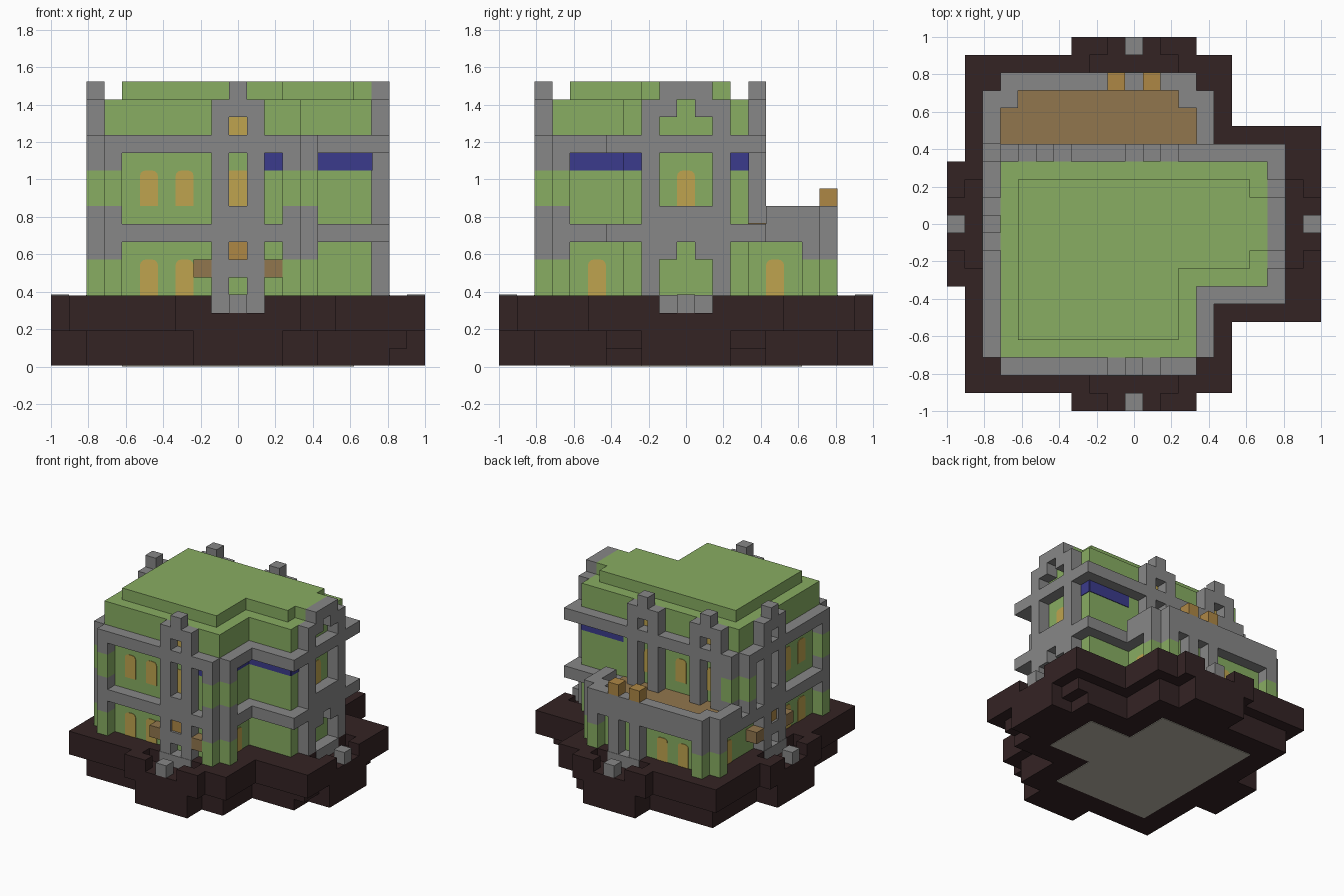
import bpy, bmesh, math

cube = bpy.data.objects.get("Cube")
if cube:
    bpy.data.objects.remove(cube)

U = 2 / 21  # one building block


def material(name, hexa):
    srgb = [int(hexa[i:i + 2], 16) / 255 for i in range(0, 6, 2)]
    col = [c / 12.92 if c < 0.04045 else ((c + 0.055) / 1.055) ** 2.4 for c in srgb] + [1]
    m = bpy.data.materials.new(name)
    m.diffuse_color = col
    m.use_nodes = True
    m.node_tree.nodes["Principled BSDF"].inputs["Base Color"].default_value = col
    return m


EARTH = material("dark earth", "342324")
STONE = material("grey stone", "878787")
GREEN = material("leaf green", "88AD62")
GLOW = material("window yellow", "BFA44E")
BLUE = material("deep blue", "3B3B8C")
WOOD = material("floor wood", "91764D")
CRATE = material("crate orange", "AE8745")
SLAB = material("pale slab", "BBB7A8")


def finish(name, mat, bm):
    bmesh.ops.recalc_face_normals(bm, faces=bm.faces)
    me = bpy.data.meshes.new(name)
    bm.to_mesh(me)
    bm.free()
    me.materials.append(mat)
    bpy.context.collection.objects.link(bpy.data.objects.new(name, me))


def box(name, mat, x, y, z):
    """Box from (low, high) ranges in blocks."""
    bm = bmesh.new()
    bmesh.ops.create_cube(bm, size=1)
    for v in bm.verts:
        v.co = [(r[0] + (c + 0.5) * (r[1] - r[0])) * U for c, r in zip(v.co, (x, y, z))]
    finish(name, mat, bm)


# Sides: u runs along the wall, d is the distance outward from the centre
PLACE = {
    "front": lambda u, d: (u, -d),
    "back": lambda u, d: (u, d),
    "left": lambda u, d: (-d, u),
    "right": lambda u, d: (d, u),
}


def side_box(side, name, mat, u, d, z):
    a, b = PLACE[side](u[0], d[0]), PLACE[side](u[1], d[1])
    box(side + "_" + name, mat, sorted((a[0], b[0])), sorted((a[1], b[1])), z)


def window(side, u, d, z, h=2, r=0.3):
    """Thin pane with rounded top corners."""
    pts = [(-0.5, 0), (0.5, 0)]
    for cx, start in ((0.5 - r, 0), (r - 0.5, 90)):
        for k in range(4):
            t = math.radians(start + 30 * k)
            pts.append((cx + r * math.cos(t), h - r + r * math.sin(t)))
    bm = bmesh.new()
    rings = []
    for depth in (d - 0.02, d + 0.05):
        rings.append([bm.verts.new([c * U for c in (*PLACE[side](u + a, depth), z + b)]) for a, b in pts])
        bm.faces.new(rings[-1])
    for i in range(len(pts)):
        j = (i + 1) % len(pts)
        bm.faces.new((rings[0][i], rings[0][j], rings[1][j], rings[1][i]))
    finish(side + "_window", GLOW, bm)


def plan(name, mat, main_x, main_y, wing_x, wing_y, z):
    """Main block with the side wing."""
    box(name + "_main", mat, main_x, main_y, z)
    box(name + "_wing", mat, (main_x[1], wing_x), (-wing_y, wing_y), z)


# Base: underside slab, stepped foundation and rim
plan("bottom_slab", SLAB, (-6.5, 2.5), (-6.5, 6.5), 6.5, 2.5, (0, 0.5))
plan("foundation", EARTH, (-8.5, 4.5), (-8.5, 8.5), 8.5, 4.5, (0.05, 2))
box("foundation_wing_step", EARTH, (4.5, 9.5), (-4.5, 4.5), (1, 2))
plan("ledge", EARTH, (-9.5, 5.5), (-9.5, 9.5), 10.5, 5.5, (2, 3))
plan("ground", EARTH, (-8.5, 4.5), (-8.5, 8.5), 8.5, 4.5, (3, 4))
for side in PLACE:
    side_box(side, "foundation_arm", EARTH, (-2.5, 2.5), (8.4, 10.5), (0.05, 2))
    if side != "right":
        side_box(side, "arm", EARTH, (-3.5, 3.5), (9.5, 10.5), (2, 3))
        end = 9.5 if side == "left" else 5.5
        side_box(side, "rim_a", EARTH, (-9.5, -2.5), (8.5, 9.5), (3, 4))
        side_box(side, "rim_b", EARTH, (2.5, end), (8.5, 9.5), (3, 4))
    for s in (-1, 1):
        wide = 4.5 if side == "right" else 3.5
        side_box(side, "gate_rim", EARTH, (s * 1.5, s * wide), (9.5, 10.5), (3, 4))
    side_box(side, "gate_post", STONE, (-0.5, 0.5), (9.5, 10.5), (3, 4.05))
    side_box(side, "step", STONE, (-1.5, 1.5), (7.5, 8.53), (3, 4.02))
for s in (-1, 1):
    box("main_rim", EARTH, (4.5, 5.5), sorted((s * 4.5, s * 9.5)), (3, 4))
    box("wing_rim", EARTH, (5.5, 10.5), sorted((s * 4.5, s * 5.5)), (3, 4))
    box("wing_inner_rim", EARTH, (8.5, 9.5), sorted((s * 2.5, s * 4.5)), (3, 4))

# Walls and stepped roof
plan("ground_floor", GREEN, (-7.5, 3.5), (-7.5, 7.5), 7.5, 3.5, (3.5, 8))
plan("upper_floor", GREEN, (-7.5, 3.5), (-7.5, 3.5), 7.5, 3.5, (8, 15))
plan("roof_cap", GREEN, (-6.5, 2.5), (-6.5, 2.5), 6.5, 2.5, (15, 16))
box("roof_gable", GREEN, (6.5, 7.5), (-1.5, 1.5), (15, 16))

# Stone bands round both floors
for z, back in ((7, 7.5), (12, 3.5)):
    h = (z, z + 1)
    box("front_band", STONE, (-7.5, 3.5), (-8.5, -7.5), h)
    box("back_band", STONE, (-7.5, 3.5), (back, back + 1), h)
    box("left_band", STONE, (-8.5, -7.5), (-7.5, back), h)
    box("main_right_band", STONE, (3.5, 4.5), (-7.5, -3.5), h)
    box("wing_front_band", STONE, (4.5, 8.5), (-4.5, -3.5), h)
    box("wing_back_band", STONE, (3.5, 8.5), (3.5, 4.5), h)
    box("wing_right_band", STONE, (7.5, 8.5), (-3.5, 3.5), h)
box("terrace_right_band", STONE, (3.5, 4.5), (4.5, 7.5), (7, 8))

# Terrace floor, parapet and crates
box("terrace_floor", WOOD, (-7.5, 3.5), (3.5, 7.5), (7.9, 8.05))
box("parapet_back", STONE, (-7.5, 3.5), (7.5, 8.5), (8, 9))
box("parapet_left", STONE, (-8.5, -7.5), (4.5, 7.5), (8, 9))
box("parapet_right", STONE, (3.5, 4.5), (4.5, 7.5), (8, 9))
for x in (-7, 3):
    box("parapet_corner", STONE, (x - 0.5, x + 0.5), (6.5, 7.5), (8, 9))
for x in (-1, 1):
    box("terrace_crate", CRATE, (x - 0.5, x + 0.5), (7.5, 8.5), (9, 10))

# Corner quoins alternating green and stone
LOW = ((4, 6, GREEN), (6, 9, STONE))
HIGH = ((9, 11, GREEN), (11, 13, STONE))
for cells, courses in (
    (((-7, -8), (-8, -7), (3, -8), (4, -7)), LOW + HIGH),
    (((-7, 8), (-8, 7), (3, 8), (4, 7)), LOW),
    (((-8, 3), (-7, 4)), ((8, 9, STONE),) + HIGH),
):
    for x, y in cells:
        for z0, z1, mat in courses:
            box("corner_quoin", mat, (x - 0.5, x + 0.5), (y - 0.5, y + 0.5), (z0, z1))


def pillar(side, u, d, z0, z1):
    """Pair of columns, with a finial when it reaches the roof."""
    for s in (-1, 1):
        side_box(side, "column", STONE, (u + s * 0.5, u + s * 1.5), (d, d + 1), (z0, z1))
    if z1 > 14:
        side_box(side, "finial", STONE, (u - 0.5, u + 0.5), (d, d + 1), (14, 16))
        window(side, u, d, 13, 1, 0.05)


# Front and left pillars, with their lintels and side boxes
for side in ("front", "left"):
    pillar(side, 0, 7.5, 4, 15)
    for z in ((5, 6), (7, 9)):
        side_box(side, "lintel", STONE, (-0.5, 0.5), (7.5, 8.5), z)
    side_box(side, "lamp_box", CRATE, (-0.5, 0.5), (7.5, 8.3), (6, 7))
    for u in (-2, 2):
        side_box(side, "wall_box", WOOD, (u - 0.5, u + 0.5), (7.5, 8.5), (5, 6))
    window(side, 0, 7.5, 9, 2, 0.05)
    for u in (-5, -3):
        window(side, u, 7.5, 4)
        window(side, u, 7.5, 9)
    side_box(side, "blue_panel", BLUE, (1.5, 2.5), (7.4, 7.55), (11, 12))
window("left", 5, 7.5, 4)

# Back pillars on both floors
pillar("back", 0, 7.5, 4, 8)
for u in (-5, 1):
    pillar("back", u, 3.5, 8, 15)
    window("back", u, 3.5, 9)
window("back", -2, 3.5, 9)
for u in (-5, -3):
    window("back", u, 7.5, 4)

# Wing frame with stepped arches
for s in (-1, 1):
    side_box("right", "frame_column", STONE, (s * 1.5, s * 2.5), (7.5, 8.5), (4, 15))
    for z in ((6, 7), (14, 15)):
        side_box("right", "arch_shoulder", STONE, (s * 0.5, s * 1.5), (7.5, 8.5), z)
    side_box("right", "blue_panel", BLUE, (s * 2.5, s * 3.5), (7.4, 7.55), (11, 12))
    window("right", s * 5, 3.5, 4)
side_box("right", "arch_top", STONE, (-1.5, 1.5), (7.5, 8.5), (15, 16))
side_box("right", "sill", STONE, (-1.5, 1.5), (7.5, 8.5), (8, 9))
window("right", 0, 7.5, 9)

# Blue strips on the inner walls
for side in ("front", "back"):
    side_box(side, "wing_blue_panel", BLUE, (3.5, 7.5), (3.4, 3.55), (11, 12))
side_box("right", "main_blue_panel", BLUE, (-6.5, -3.5), (3.4, 3.55), (11, 12))
